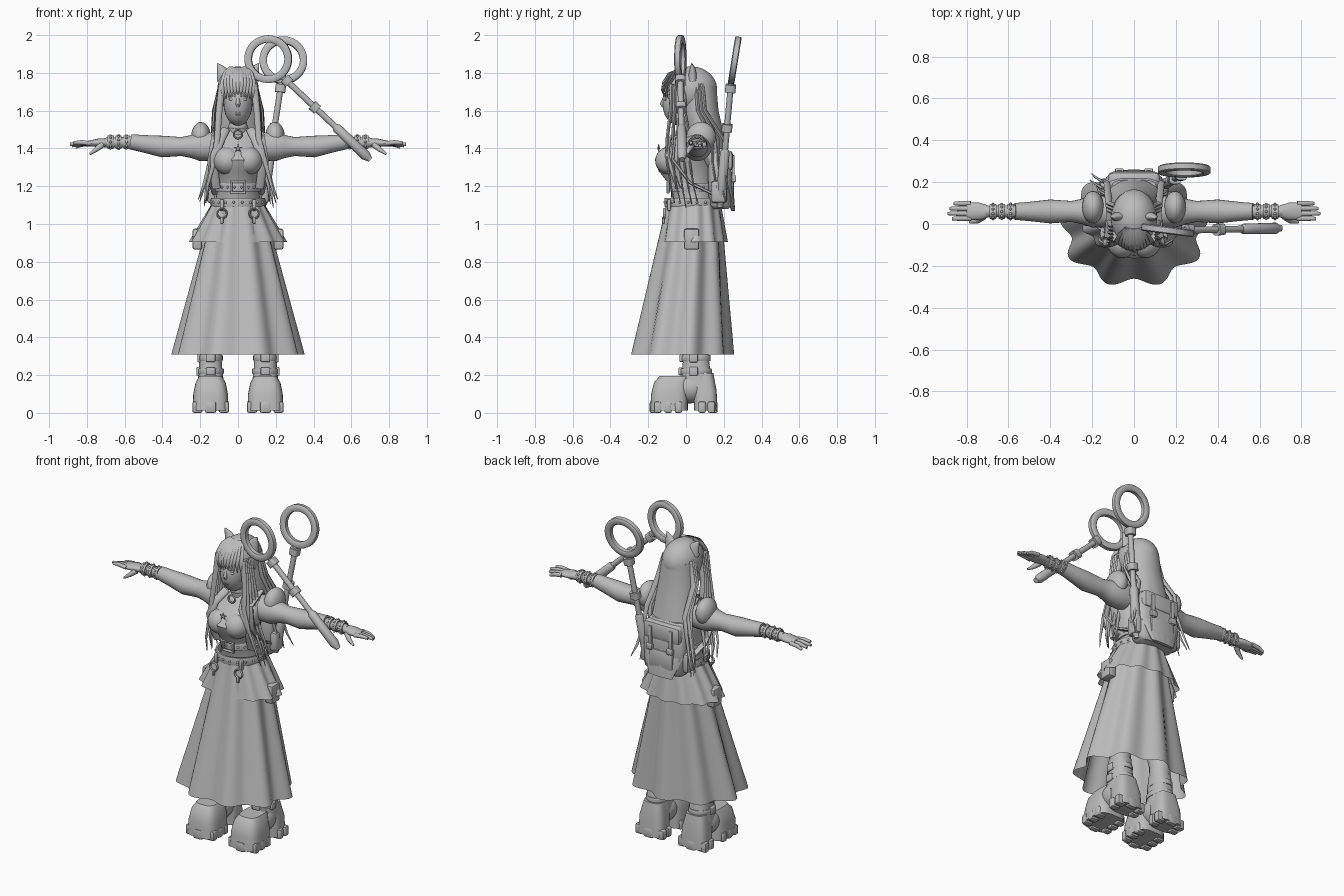
import bpy, bmesh, math, random
from mathutils import Vector

random.seed(4)
default_cube = bpy.data.objects.get("Cube")
if default_cube:
    bpy.data.objects.remove(default_cube, do_unlink=True)

grey = bpy.data.materials.new("plain grey")
grey.use_nodes = True
grey.diffuse_color = (.5, .5, .5, 1)
grey.node_tree.nodes["Principled BSDF"].inputs["Base Color"].default_value = grey.diffuse_color
X, Y, Z = Vector((1, 0, 0)), Vector((0, 1, 0)), Vector((0, 0, 1))
SIDES = (-1, 1)


def finish(name, bm):
    """Turn a bmesh into a smooth-shaded grey object with sharp corners kept."""
    bmesh.ops.recalc_face_normals(bm, faces=bm.faces)
    mesh = bpy.data.meshes.new(name)
    bm.to_mesh(mesh)
    bm.free()
    mesh.materials.append(grey)
    mesh.polygons.foreach_set("use_smooth", [True] * len(mesh.polygons))
    mesh.set_sharp_from_angle(angle=math.radians(45))
    bpy.context.collection.objects.link(bpy.data.objects.new(name, mesh))


def turn(count, offset=0):
    """Cosine and sine of evenly spaced directions around a circle."""
    angles = [math.tau * (k + offset) / count for k in range(count)]
    return [(math.cos(a), math.sin(a)) for a in angles]


def sweep(name, rows, sides=16, ref=None, axis=None, power=1, closed=False, waves=0, cap=True):
    """Skin elliptical sections; a row is x, y, z, width, depth and an optional fold size."""
    bm = bmesh.new()
    points = [Vector(row[:3]) for row in rows]
    count = len(rows)
    span = points[-1] - points[0]
    if ref is None:
        ref = Y if abs(span.z) > span.length * .7 else Z
    loops = []
    for i, (point, row) in enumerate(zip(points, rows)):
        following = points[(i + 1) % count] if closed else points[min(i + 1, count - 1)]
        previous = points[i - 1] if closed else points[max(i - 1, 0)]
        tangent = (axis or following - previous).normalized()
        side = tangent.cross(ref).normalized()
        up = side.cross(tangent)
        width, depth = row[3:5]
        fold = row[5] if len(row) > 5 else 0
        loop = []
        for c, s in turn(sides, .5 if power < 1 else 0):
            grow = 1 + fold * math.sin(waves * math.atan2(s, c))
            c, s = (math.copysign(abs(v) ** power, v) for v in (c, s))
            loop.append(bm.verts.new(point + (side * c * width + up * s * depth) * grow))
        loops.append(loop)
    for i in range(count if closed else count - 1):
        low, high = loops[i], loops[(i + 1) % count]
        for k in range(sides):
            n = (k + 1) % sides
            bm.faces.new((low[k], low[n], high[n], high[k]))
    if cap and not closed:
        bm.faces.new(loops[0])
        bm.faces.new(loops[-1])
    finish(name, bm)


def stack(name, rows, x=0, **options):
    """Level sections piled upward; a row is y, z, width, depth and an optional fold size."""
    sweep(name, [(x, *row) for row in rows], axis=Z, **options)


def tube(name, points, *radii, **options):
    """A round limb through points, with one radius per point."""
    sweep(name, [(*p, r, r) for p, r in zip(points, radii)], **options)


def ribbon(name, points, width, thick, **options):
    """A band of constant section through points."""
    sweep(name, [(*p, width, thick) for p in points], **options)


def ring(name, centre, normal, rx, ry, width, depth, power=1):
    """A closed hoop facing any direction."""
    normal = Vector(normal).normalized()
    u = normal.cross(Z if abs(normal.z) < .9 else Y).normalized()
    v = normal.cross(u)
    path = [Vector(centre) + u * rx * c + v * ry * s for c, s in turn(40)]
    ribbon(name, path, width, depth, sides=8, ref=normal, power=power, closed=True)


def ball(name, centre, size, segments=24):
    bm = bmesh.new()
    bmesh.ops.create_uvsphere(bm, u_segments=segments, v_segments=segments // 2, radius=1)
    bmesh.ops.scale(bm, vec=size, verts=bm.verts)
    bmesh.ops.translate(bm, vec=centre, verts=bm.verts)
    finish(name, bm)


def stud(name, x, y, z):
    ball(name, (x, y, z), Vector((.007, .007, .007)), segments=8)


def box(name, centre, size, bevel=.005):
    bm = bmesh.new()
    bmesh.ops.create_cube(bm, size=1)
    bmesh.ops.scale(bm, vec=size, verts=bm.verts)
    bmesh.ops.translate(bm, vec=centre, verts=bm.verts)
    bmesh.ops.bevel(bm, geom=bm.edges, offset=bevel, segments=2, affect='EDGES', profile=.5)
    finish(name, bm)


def strand(name, path, width, thick=.01):
    """A flat lock of hair that tapers to a point."""
    last = len(path) - 1
    sweep(name, [(*p, width * (1 - .9 * (i / last) ** 2), thick * (1 - .8 * i / last))
                 for i, p in enumerate(path)], sides=8)


def flare(name, y, z, width, depth, waves, fold):
    """An open cloth cone hanging in folds from the waist."""
    stack(name, [(y, z, width, depth, fold), (.04, 1.12, .132, .142)], sides=144, waves=waves, cap=False)


# Head and face
ball("head", (0, -.035, 1.64), (.077, .09, .12))
tube("neck", [(0, .03, 1.44), (0, 0, 1.58)], .055, .043)
tube("nose", [(0, -.115, 1.67), (0, -.125, 1.635), (0, -.12, 1.62)], .007, .013, .007)
ball("upper_lip", (0, -.107, 1.59), (.023, .01, .006), segments=12)
ball("lower_lip", (0, -.105, 1.58), (.02, .01, .006), segments=12)
for s in SIDES:
    ball("eye", (s * .032, -.108, 1.66), (.016, .008, .008), segments=12)
    tube("brow", [(s * .013, -.118, 1.676), (s * .05, -.102, 1.68)], .004, .003)
    sweep("cat_ear", [(s * .07, .035, 1.77, .045, .025), (s * .09, .035, 1.82, .025, .016),
                      (s * .11, .03, 1.85, .003, .003)])

# Hair: cap, long fall, fringe and hanging locks
ball("hair_cap", (0, .028, 1.71), (.11, .137, .124), segments=48)
stack("hair_fall", [(.25, 1.07, .08, .01), (.22, 1.2, .13, .03, .03), (.14, 1.36, .13, .08, .02),
                    (.095, 1.5, .122, .1), (.075, 1.6, .114, .097), (.065, 1.73, .1, .096)], sides=48, waves=13)
for i in range(-5, 6):
    x = i * .016
    front = x * x * 6 - .12
    strand("fringe_lock", [(x * .4, -.02, 1.82), (x * .8, front + .03, 1.795), (x, front, 1.75),
                           (x, front - .008, 1.71), (x, front, 1.685 - abs(i) * .005)], .019)
for s in SIDES:
    for i in (0, 1, 2, 3, 4, 8, 9, 10):
        t = i / 10
        wobble = random.uniform(-.015, .015)
        out, y = .02 * t, .3 * t - .1
        strand("side_lock", [(s * .085, t * .16 - .075, 1.74), (s * (.1 + out), t * .18 - .08, 1.6),
                             (s * (.11 + out), y, 1.45), (s * (.135 + wobble), y, 1.33),
                             (s * (.17 + wobble), y + .02, 1.2),
                             (s * (.185 + wobble * 2), y + .04, 1.08 + abs(wobble) * 4)], .018, .012)

# Torso, open jacket and pack straps
stack("torso", [(.045, 1.05, .135, .12), (.03, 1.2, .105, .11), (0, 1.28, .12, .145),
                (-.015, 1.34, .14, .15), (.01, 1.41, .15, .12), (.05, 1.47, .15, .08),
                (.045, 1.51, .08, .055)], sides=32)
for s in SIDES:
    ball("bust", (s * .055, -.085, 1.335), (.075, .078, .075))
    ribbon("jacket_lapel", [(s * .065, -.02, 1.5), (s * .09, -.09, 1.45), (s * .125, -.1, 1.36),
                            (s * .125, -.07, 1.27), (s * .115, -.04, 1.19)], .023, .012)
    ribbon("pack_strap", [(s * .1, .14, 1.4), (s * .115, .06, 1.51), (s * .125, -.06, 1.46),
                          (s * .145, -.07, 1.34), (s * .14, .02, 1.22), (s * .12, .14, 1.16)],
           .008, .017, sides=8, ref=X, power=.5)

# Choker and pendants
ring("choker", (0, .008, 1.515), Z, .045, .046, .006, .012, power=.5)
ring("choker_hoop", (0, -.062, 1.475), Y, .022, .022, .005, .005)
ring("necklace", (0, -.035, 1.45), (0, -.75, 1), .06, .085, .004, .004)
for c, s in turn(5, .25):
    centre = Vector((0, -.145, 1.4))
    tube("star_pendant_point", [centre, centre + (X * c + Z * s) * .024], .007, .001, ref=Y)

# Arms, wrist cuffs and hands
for s in SIDES:
    ball("shoulder_puff", (s * .196, .08, 1.46), (.052, .078, .08))
    tube("sleeve", [(s * x, .06, 1.41 + max(0, x - .4) * .15) for x in (.12, .2, .25, .3, .4, .5, .57)],
         .075, .077, .06, .05, .057, .046, .04, sides=24)
    tube("wrist", [(s * .55, .06, 1.434), (s * .71, .06, 1.43)], .03, .026)
    for j in range(3):
        x = s * (.59 + j * .042)
        ring("wrist_cuff", (x, .06, 1.434), X, .031, .031, .005, .017, power=.5)
        for c, d in turn(10, j / 2):
            stud("cuff_stud", x, .06 + c * .036, 1.434 + d * .036)
    sweep("palm", [(s * .695, .06, 1.43, .028, .024), (s * .74, .06, 1.43, .042, .022),
                   (s * .8, .06, 1.425, .042, .014)])
    for k, reach in enumerate((.87, .89, .88, .86)):
        y, drop = .026 + k * .024, k * .008
        tube("finger", [(s * .78, y, 1.426), (s * .83, y, 1.432 - drop / 2), (s * reach, y, 1.43 - drop)],
             .012, .012, .008)
    tube("thumb", [(s * .72, .035, 1.42), (s * .75, .015, 1.395), (s * .785, .008, 1.37)], .017, .013, .006)

# Pleated skirt, peplum and hip flaps
flare("skirt", -.025, .31, .33, .258, 9, .085)
flare("peplum", .035, .905, .25, .178, 13, .05)
for s in SIDES:
    box("hip_flap", (s * .215, .03, .92), (.05, .08, .11), bevel=.01)

# Belts with buckle, studs and hanging hoops
for name, z, rx, ry in (("waist_belt", 1.195, .112, .118), ("hip_belt", 1.115, .137, .142)):
    ring(name, (0, .035, z), Z, rx, ry, .008, .024, power=.4)
    for c, s in turn(20, .5):
        stud("belt_stud", c * (rx + .008), .035 + s * (ry + .008), z)
for s in SIDES:
    box("buckle_rail", (0, -.095, 1.195 + s * .028), (.08, .015, .012))
    box("buckle_post", (s * .035, -.095, 1.195), (.012, .015, .06))
    box("belt_tab", (s * .085, -.09, 1.1), (.022, .02, .06))
    ring("belt_hoop", (s * .085, -.115, 1.055), Y, .025, .025, .005, .006)
    box("hoop_clip", (s * .085, -.12, 1.02), (.016, .014, .035))

# Legs and chunky platform boots
for s in SIDES:
    x = s * .145
    tube("leg", [(x, .05, .26), (x, .055, .42), (s * .115, .04, .55), (s * .085, .04, .9)],
         .053, .063, .058, .082)
    stack("boot_shaft", [(.06, .14, .075, .095), (.055, .22, .063, .075), (.05, .35, .058, .065)],
          x=x, power=.8)
    stack("boot_toe", [(-.09, .012, .096, .1), (-.087, .1, .092, .098), (-.08, .16, .08, .09),
                       (-.06, .195, .06, .08)], x=x, sides=32, power=.6)
    ball("boot_arch", (x, .02, .13), (.08, .1, .08))
    stack("boot_heel", [(.105, .012, .085, .062), (.1, .12, .08, .062), (.08, .21, .06, .065)],
          x=x, sides=32, power=.6)
    for y in (-.15, -.095, -.04, .085, .135):
        for side in SIDES:
            box("sole_tread", (x + side * .07, y, .03), (.054, .04, .06), bevel=.01)
    for name, y in (("toe_tread", -.175), ("heel_tread", .15)):
        box(name, (x, y, .03), (.06, .035, .06), bevel=.01)
    for z, r in ((.22, .064), (.29, .058)):
        ring("ankle_strap", (x, .052, z), Z, r, r + .014, .007, .016, power=.5)
        box("strap_buckle", (x + s * r, .04, z), (.022, .045, .045))
        box("front_buckle", (x, .035 - r, z), (.05, .022, .04))

# Backpack with flap, pockets and buckles
stack("backpack", [(.18, 1.08, .115, .045), (.18, 1.1, .135, .06), (.18, 1.25, .14, .065),
                   (.175, 1.37, .13, .058), (.17, 1.4, .105, .04)], sides=32, power=.5)
box("pack_flap", (0, .21, 1.335), (.25, .08, .11), bevel=.025)
box("pack_pocket", (0, .23, 1.17), (.17, .05, .12), bevel=.018)
ring("pack_handle", (0, .16, 1.4), Y, .035, .03, .006, .008)
for s in SIDES:
    box("side_pocket", (s * .14, .175, 1.17), (.05, .085, .12), bevel=.018)
    box("flap_strap", (s * .07, .25, 1.29), (.025, .014, .15))
    box("flap_buckle", (s * .07, .255, 1.24), (.042, .02, .035))


# Two ring-headed staffs: one floating in front, one slung on the pack
def staff(label, centre, normal, start, end, grip, collars):
    start, end = Vector(start), Vector(end)
    ring(label + "_ring", centre, normal, .107, .107, .02, .018, power=.4)
    tube(label + "_shaft", [start, end], .016, .016)
    tube(label + "_grip", [start.lerp(end, t) for t in (grip, grip + .02, .95, 1)], .018, .025, .027, .012)
    for t in collars:
        tube(label + "_collar", [start.lerp(end, t - .03), start.lerp(end, t + .03)], .028, .028, power=.6)


staff("front_staff", (.16, -.03, 1.873), (.13, 1, 0), (.235, -.03, 1.78), (.7, -.02, 1.34), .6, (.05, .37))
staff("back_staff", (.24, .258, 1.867), (0, 1, -.16), (.232, .24, 1.765), (.13, .18, 1.09), .55, (.07, .38))
